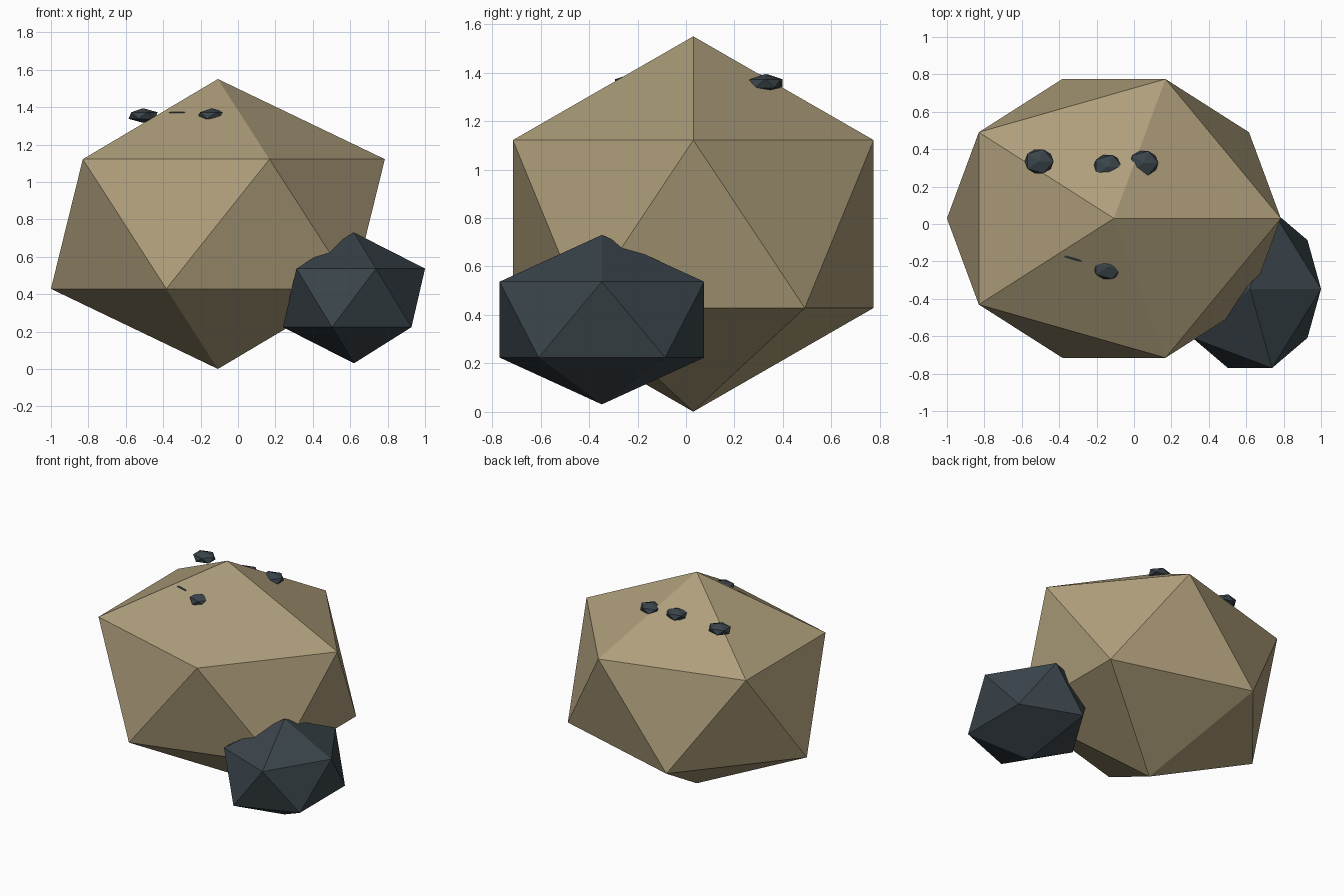
import bpy

if "Cube" in bpy.data.objects:
    bpy.data.objects.remove(bpy.data.objects["Cube"])


def material(name, rgb):
    mat = bpy.data.materials.new(name)
    mat.diffuse_color = (*rgb, 1.0)
    mat.use_nodes = True
    mat.node_tree.nodes["Principled BSDF"].inputs["Base Color"].default_value = mat.diffuse_color
    return mat


TAN = material("sandstone tan", (0.42, 0.34, 0.195))
SLATE = material("dark slate", (0.042, 0.058, 0.069))


def rock(name, centre, radii, mat):
    """Flat-faced icosahedron stretched to the given radii."""
    bpy.ops.mesh.primitive_ico_sphere_add(subdivisions=1, radius=1, location=centre)
    ob = bpy.context.object
    ob.name = name
    ob.scale = radii
    bpy.ops.object.transform_apply(location=False, rotation=False, scale=True)
    ob.data.materials.append(mat)
    return ob


# Main boulder and the smaller stone leaning into it
rock("boulder", (-0.1075, 0.03, 0.775), (0.998, 0.876, 0.775), TAN)
rock("side_stone", (0.62, -0.3475, 0.38), (0.425, 0.497, 0.35), SLATE)

# Pebbles scattered at one height, partly sunk into the boulder's top
PEBBLES = [(-0.5075, 0.335), (-0.14, 0.305), (0.053, 0.326),
           (-0.14, -0.23), (-0.307, -0.136)]
for i, (x, y) in enumerate(PEBBLES, 1):
    rock(f"pebble_{i}", (x, y, 1.355), (0.087, 0.0755, 0.039), SLATE)
